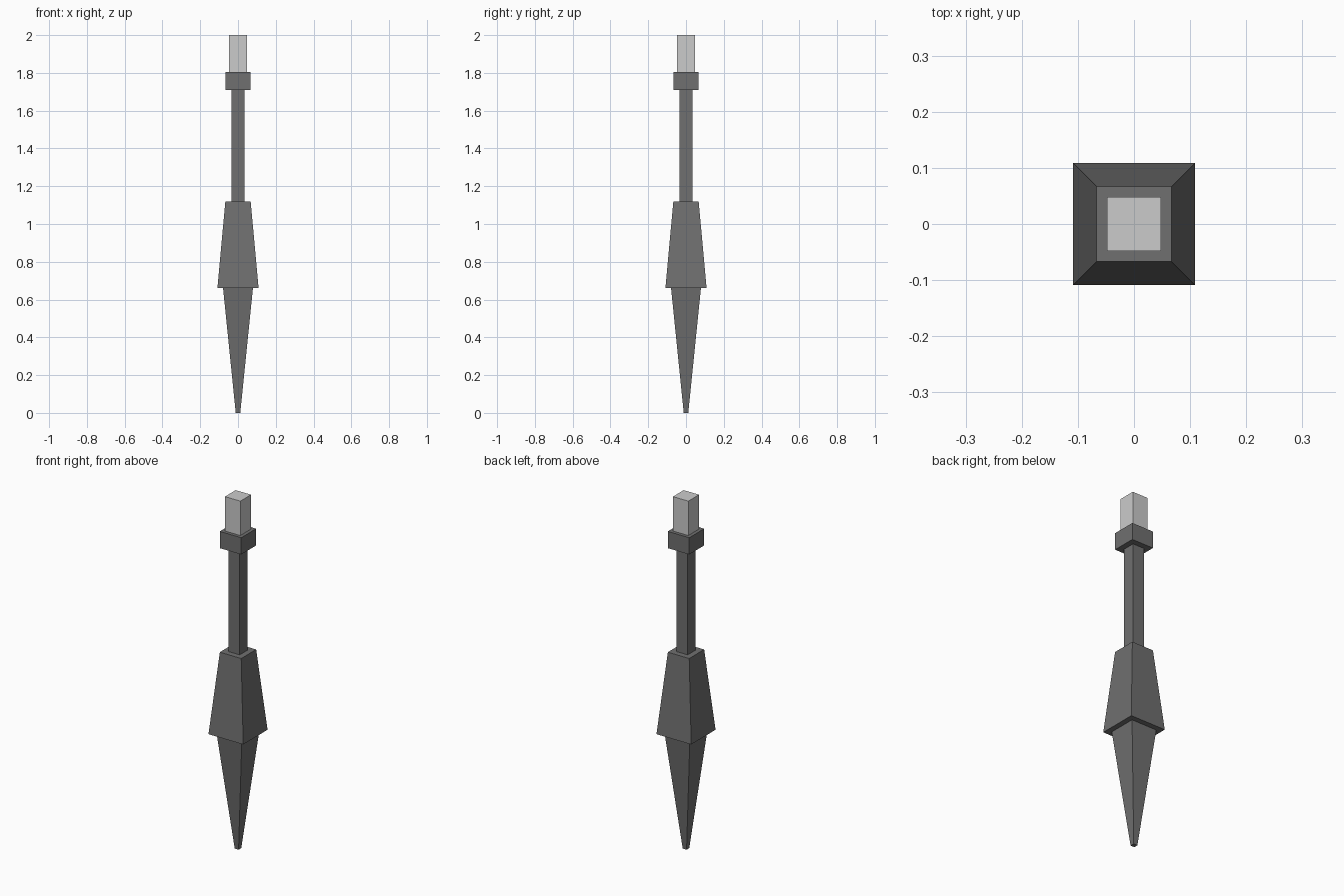
import bpy, bmesh

if "Cube" in bpy.data.objects:
    bpy.data.objects.remove(bpy.data.objects["Cube"])


def material(name, v):
    m = bpy.data.materials.new(name)
    m.diffuse_color = (v, v, v, 1)
    m.use_nodes = True
    m.node_tree.nodes["Principled BSDF"].inputs["Base Color"].default_value = m.diffuse_color
    return m


dark = material("dark grey", 0.16)
light = material("light grey", 0.60)


def tapered_box(name, z0, z1, r0, r1, mat):
    """Square section box, half width r0 at z0 and r1 at z1."""
    bm = bmesh.new()
    bmesh.ops.create_cube(bm, size=2)
    for v in bm.verts:
        top = v.co.z > 0
        r = r1 if top else r0
        v.co = (v.co.x * r, v.co.y * r, z1 if top else z0)
    me = bpy.data.meshes.new(name)
    bm.to_mesh(me)
    bm.free()
    me.materials.append(mat)
    ob = bpy.data.objects.new(name, me)
    bpy.context.collection.objects.link(ob)


# Stacked from the tip upwards
tapered_box("spike", 0, 0.66, 0.012, 0.079, dark)
tapered_box("head", 0.66, 1.12, 0.109, 0.067, dark)
tapered_box("shaft", 1.12, 1.71, 0.035, 0.035, dark)
tapered_box("collar", 1.71, 1.805, 0.067, 0.067, dark)
tapered_box("top_block", 1.805, 2.0, 0.048, 0.048, light)
